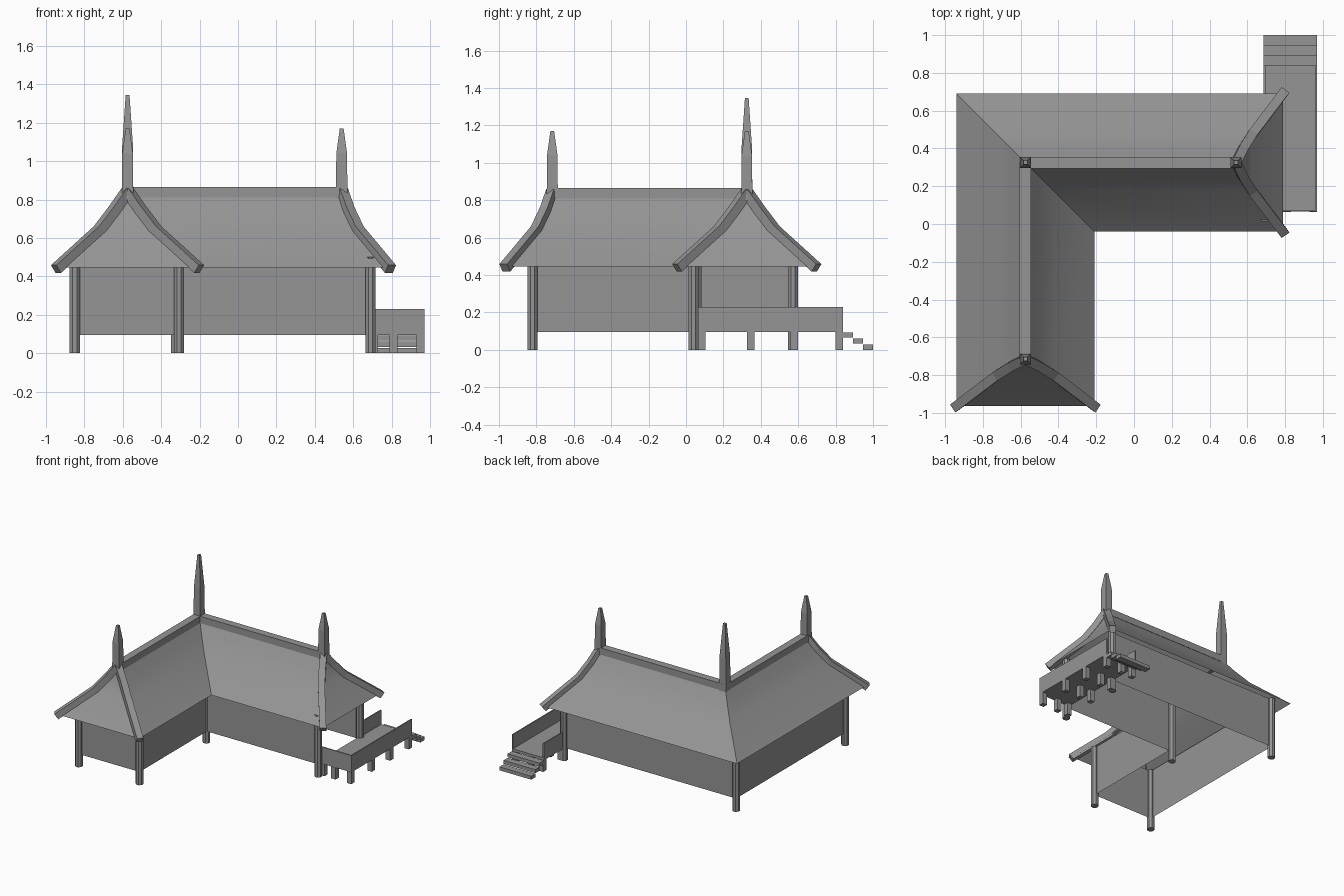
import bpy, bmesh, math
from mathutils import Vector

cube = bpy.data.objects.get("Cube")
if cube:
    bpy.data.objects.remove(cube, do_unlink=True)

grey = bpy.data.materials.new("plain grey")
grey.use_nodes = True
grey.diffuse_color = (0.3, 0.3, 0.3, 1)
grey.node_tree.nodes["Principled BSDF"].inputs["Base Color"].default_value = (0.3, 0.3, 0.3, 1)

# Shared layout: ridge lines cross at (RX, RY); gable ends at AX and BY
RX, RY, AX, BY = -0.575, 0.325, 0.54, -0.715
EAVE, FLOOR, WALL_TOP = 0.445, 0.095, 0.5
# Roof section: half width, run of the end slope, height
SECTION = [(0, 0, 0.845), (0.07, 0.035, 0.745), (0.15, 0.085, 0.64), (0.365, 0.248, EAVE)]


def add(name, verts, faces, recalc=True):
    bm = bmesh.new()
    vs = [bm.verts.new(v) for v in verts]
    for f in faces:
        bm.faces.new([vs[i] for i in f])
    if recalc:
        bmesh.ops.recalc_face_normals(bm, faces=bm.faces)
    me = bpy.data.meshes.new(name)
    bm.to_mesh(me)
    bm.free()
    me.materials.append(grey)
    ob = bpy.data.objects.new(name, me)
    bpy.context.collection.objects.link(ob)
    return ob


def loft(name, rings, caps=True):
    n = len(rings[0])
    verts = [p for r in rings for p in r]
    faces = [(k * n + i, k * n + (i + 1) % n, (k + 1) * n + (i + 1) % n, (k + 1) * n + i)
             for k in range(len(rings) - 1) for i in range(n)]
    if caps:
        faces += [tuple(range(n)), tuple(range(len(verts) - n, len(verts)))]
    return add(name, verts, faces)


def square(x, y, z, h):
    return [(x - h, y - h, z), (x + h, y - h, z), (x + h, y + h, z), (x - h, y + h, z)]


def box(name, x0, x1, y0, y1, z0, z1):
    return loft(name, [[(x0, y0, z), (x1, y0, z), (x1, y1, z), (x0, y1, z)] for z in (z0, z1)])


# L-shaped roof shell with flared slopes
rings = []
for o, f, z in SECTION:
    o = max(o, 0.004)
    rings.append([(RX - o, RY + o, z), (RX - o, BY - f, z), (RX + o, BY - f, z),
                  (RX + o, RY - o, z), (AX + f, RY - o, z), (AX + f, RY + o, z)])
roof = loft("roof", rings, caps=False)
bpy.ops.object.select_all(action='DESELECT')
roof.select_set(True)
bpy.context.view_layer.objects.active = roof
bpy.ops.object.shade_smooth_by_angle(angle=math.radians(25))

# Ridge beams
box("long_ridge_beam", RX, AX, RY - 0.03, RY + 0.03, 0.81, 0.865)
box("wing_ridge_beam", RX - 0.03, RX + 0.03, BY, RY, 0.81, 0.865)

# Spires
for name, x, y, neck, tip in (("corner_spire", RX, RY, 1.08, 1.345),
                              ("long_end_spire", AX, RY, 1.04, 1.17),
                              ("wing_end_spire", RX, BY, 1.04, 1.17)):
    loft(name, [square(x, y, 0.8, 0.03), square(x, y, neck, 0.028), square(x, y, tip, 0.01)])


# Hip ribs following the end slopes
def rib(name, path):
    path = [Vector(p) for p in path]
    path[-1] += (path[-1] - path[-2]).normalized() * 0.012
    flat = path[-1] - path[0]
    side = Vector((-flat.y, flat.x, 0)).normalized()
    rings = []
    for i, p in enumerate(path):
        tangent = (path[min(i + 1, len(path) - 1)] - path[max(i - 1, 0)]).normalized()
        up = tangent.cross(side).normalized()
        rings.append([p + side * a * 0.025 + up * b * 0.025
                      for a, b in ((-1, -1), (1, -1), (1, 1), (-1, 1))])
    loft(name, rings)


for s, label in ((-1, "a"), (1, "b")):
    rib("long_end_rib_" + label, [(AX + f, RY + s * o, z) for o, f, z in SECTION])
    rib("wing_end_rib_" + label, [(RX + s * o, BY - f, z) for o, f, z in SECTION])

# Corner posts
WEST, EAST, FRONT, BACK, END, INNER = -0.85, -0.307, -0.82, 0.573, 0.69, 0.04
posts = [(WEST, FRONT), (EAST, FRONT), (-0.322, 0.055), (END, INNER), (END, BACK), (WEST, BACK)]
for i, (x, y) in enumerate(posts):
    turn = [math.radians(22.5 + 45 * k) for k in range(8)]
    loft("post_%d" % i, [[(x + 0.029 * math.cos(t), y + 0.029 * math.sin(t), z) for t in turn]
                         for z in (0, WALL_TOP)])

# Thin walls; the porch end stays open
corners = [(END, INNER), (EAST, INNER), (EAST, FRONT), (WEST, FRONT), (WEST, BACK), (END, BACK)]
wall_verts = [(x, y, z) for x, y in corners for z in (FLOOR, WALL_TOP)]
add("walls", wall_verts, [(2 * i, 2 * i + 2, 2 * i + 3, 2 * i + 1) for i in range(5)])

# Porch deck, parapets and legs
PX0, PX1, PY0, PY1, RAIL = 0.685, 0.97, 0.065, 0.84, 0.23
box("porch_deck", PX0, PX1, PY0, PY1, FLOOR, FLOOR + 0.02)
box("outer_parapet", PX1 - 0.01, PX1, PY0, PY1, FLOOR, RAIL)
box("front_parapet", PX0, PX1, PY0, PY0 + 0.01, FLOOR, RAIL)
box("inner_parapet", PX0, PX0 + 0.01, 0.6, PY1, FLOOR, RAIL)
for x in (0.71, 0.81, 0.95):
    for y in (0.083, 0.345, 0.58, 0.82):
        loft("porch_leg", [square(x, y, z, 0.02) for z in (0, FLOOR)])

# Steps down from the porch
for i in range(3):
    y, z = PY1 + 0.053 * i, 0.065 - 0.0325 * i
    box("step_%d" % i, PX0, PX1, y, y + 0.054, z, z + 0.028)
